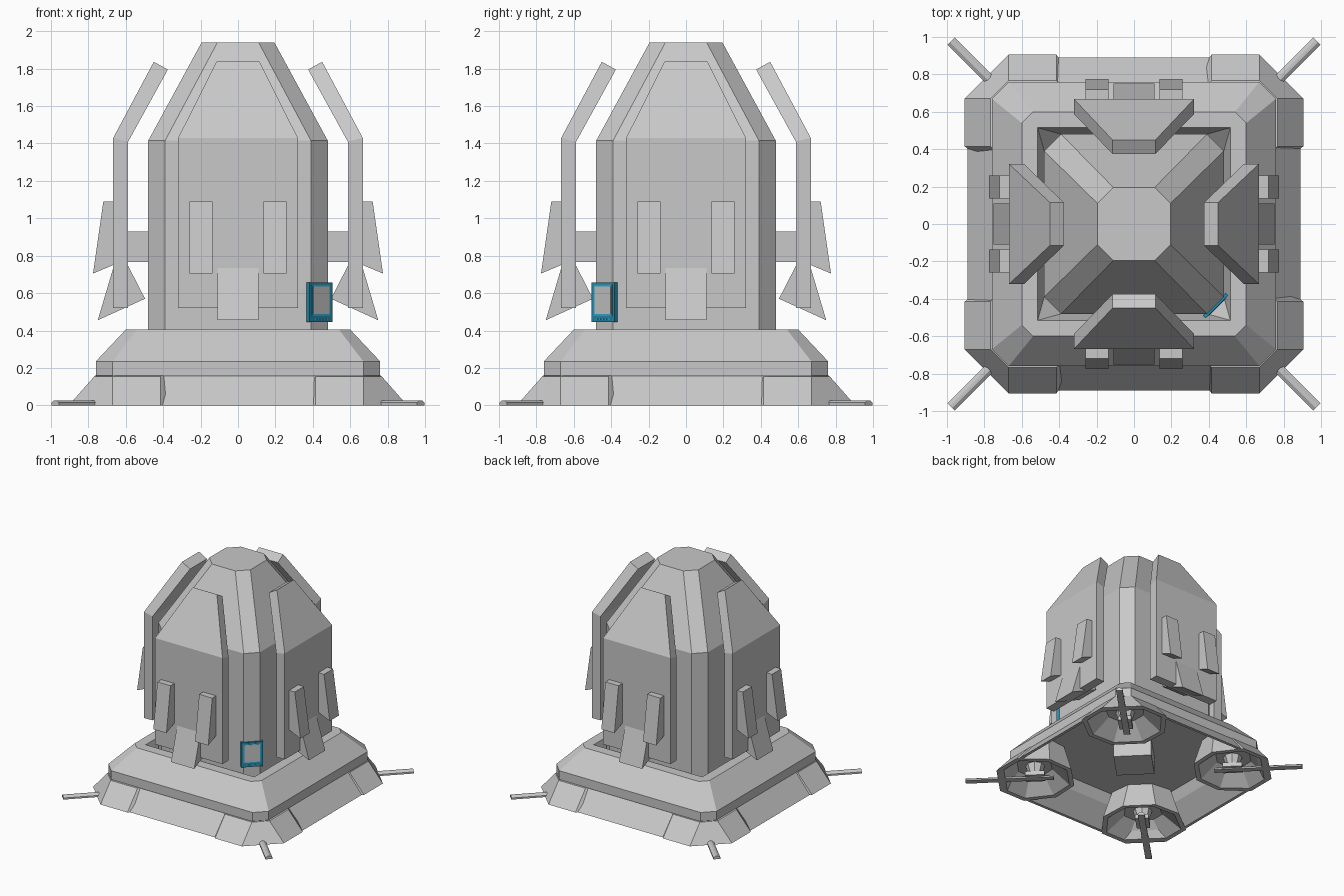
import bpy, bmesh, math
from mathutils import Matrix

if "Cube" in bpy.data.objects:
    bpy.data.objects.remove(bpy.data.objects["Cube"])


def material(name, rgb):
    m = bpy.data.materials.new(name)
    m.diffuse_color = (*rgb, 1)
    m.use_nodes = True
    m.node_tree.nodes["Principled BSDF"].inputs["Base Color"].default_value = m.diffuse_color
    return m


GREY = material("plain grey", (0.58, 0.58, 0.58))
TEAL = material("teal blue", (0.02, 0.25, 0.40))
CYAN = material("bright cyan", (0.03, 0.42, 0.65))


def loft(name, rings, mat=GREY, turn=0.0):
    """Skin a stack of rings with equal point counts, then turn it about z."""
    bm = bmesh.new()
    vs = [[bm.verts.new(p) for p in ring] for ring in rings]
    n = len(rings[0])
    for a, b in zip(vs, vs[1:]):
        for i in range(n):
            j = (i + 1) % n
            bm.faces.new((a[i], a[j], b[j], b[i]))
    bm.faces.new(vs[0])
    bm.faces.new(vs[-1])
    bmesh.ops.remove_doubles(bm, verts=bm.verts, dist=0.0002)
    bmesh.ops.recalc_face_normals(bm, faces=bm.faces)
    bm.transform(Matrix.Rotation(turn, 4, 'Z'))
    me = bpy.data.meshes.new(name)
    bm.to_mesh(me)
    bm.free()
    me.materials.append(mat)
    ob = bpy.data.objects.new(name, me)
    bpy.context.collection.objects.link(ob)
    return ob


def octagon(h, c, z):
    """Square of half width h with corners cut by c."""
    k = h - c
    return [(k, -h, z), (h, -k, z), (h, k, z), (k, h, z),
            (-k, h, z), (-h, k, z), (-h, -k, z), (-k, -h, z)]


def slab(w, outer, inner, x=0.0):
    """Four-point ring of half width w; outer and inner are (distance, z)."""
    (a, za), (b, zb) = outer, inner
    return [(x - w, -a, za), (x + w, -a, za), (x + w, -b, zb), (x - w, -b, zb)]


def box(name, x0, x1, y0, y1, z0, z1, mat=GREY, turn=0.0):
    return loft(name, [[(x0, y0, z), (x1, y0, z), (x1, y1, z), (x0, y1, z)]
                       for z in (z0, z1)], mat, turn)


# Base: hollow underside, skirt, sloped deck and sunken well
loft("base", [octagon(0.68, 0.09, 0.24), octagon(0.72, 0.09, 0.155),
              octagon(0.865, 0.24, 0.0), octagon(0.89, 0.24, 0.0),
              octagon(0.758, 0.09, 0.157), octagon(0.76, 0.09, 0.16),
              octagon(0.76, 0.09, 0.235), octagon(0.60, 0.06, 0.405),
              octagon(0.515, 0.0, 0.405), octagon(0.48, 0.09, 0.27)])

# Central tower
loft("tower", [octagon(0.48, 0.09, 0.265), octagon(0.48, 0.09, 1.415),
               octagon(0.195, 0.085, 1.94)])

# Block under the base
box("under_block", -0.155, 0.155, -0.155, 0.155, 0.09, 0.245, turn=math.pi / 4)

# Corner foot outline: rim and top, near-regular octagons
RIM = [(0.415, 0.905), (0.67, 0.905), (0.905, 0.67), (0.905, 0.415),
       (0.69, 0.25), (0.45, 0.26), (0.26, 0.45), (0.25, 0.69)]
TOP = [(0.415, 0.768), (0.67, 0.768), (0.768, 0.67), (0.768, 0.415),
       (0.65, 0.31), (0.47, 0.33), (0.33, 0.47), (0.31, 0.65)]


def scaled(s, z):
    c = 0.58
    return [(c + (x - c) * s, c + (y - c) * s, z) for x, y in RIM]


# Gabled cross-section of the anchor rods
ROD = [(-0.027, 0.0), (0.027, 0.0), (0.027, 0.014), (0.008, 0.027),
       (-0.008, 0.027), (-0.027, 0.014)]

for k in range(4):
    turn = k * math.pi / 2
    # Armour panel bent inward at the top, held by a strut
    loft("side_panel", [slab(0.32, (0.667, 0.52), (0.587, 0.52)),
                        slab(0.32, (0.667, 1.43), (0.587, 1.41)),
                        slab(0.115, (0.45, 1.837), (0.375, 1.795))], turn=turn)
    box("panel_strut", -0.12, 0.12, -0.6, -0.47, 0.765, 0.93, turn=turn)
    # Two wedge fins
    for x in (-0.198, 0.198):
        loft("fin", [slab(0.062, (0.72, 1.09), (0.66, 1.09), x),
                     slab(0.062, (0.775, 0.705), (0.66, 0.753), x)], turn=turn)
    # Flared flap growing out of the bottom of the panel
    loft("flap", [slab(0.11, (0.661, 0.755), (0.592, 0.755)),
                  slab(0.11, (0.75, 0.455), (0.497, 0.57))], turn=turn)
    # Hollow corner foot
    tops = [(x, y, 0.155 if i < 4 else 0.235) for i, (x, y) in enumerate(TOP)]
    loft("foot", [tops, scaled(1, 0.0), scaled(0.88, 0.0), scaled(0.45, 0.12)],
         turn=turn)
    # Anchor rod with clamp and ankle inside the foot
    diag = turn + math.pi / 4
    loft("anchor_rod", [[(x, y, z) for y, z in ROD] for x in (0.66, 1.382)],
         turn=diag)
    box("rod_clamp", 0.73, 0.89, -0.055, 0.055, 0.008, 0.045, turn=diag)
    loft("ankle", [[(0.81 + r * math.cos(a), r * math.sin(a), z)
                    for a in [i * math.pi / 4 for i in range(8)]]
                   for r, z in ((0.05, 0.03), (0.08, 0.125))], turn=diag)

# Control screen on the front right corner
Q = math.pi / 4
box("screen_frame", -0.086, 0.086, -0.627, -0.605, 0.445, 0.657, TEAL, Q)
box("screen_border", -0.070, 0.070, -0.629, -0.626, 0.478, 0.645, CYAN, Q)
box("screen", -0.061, 0.061, -0.631, -0.628, 0.487, 0.636, GREY, Q)
for i in range(5):
    x = -0.044 + i * 0.022
    box("button", x - 0.006, x + 0.006, -0.630, -0.626, 0.455, 0.465, CYAN, Q)
